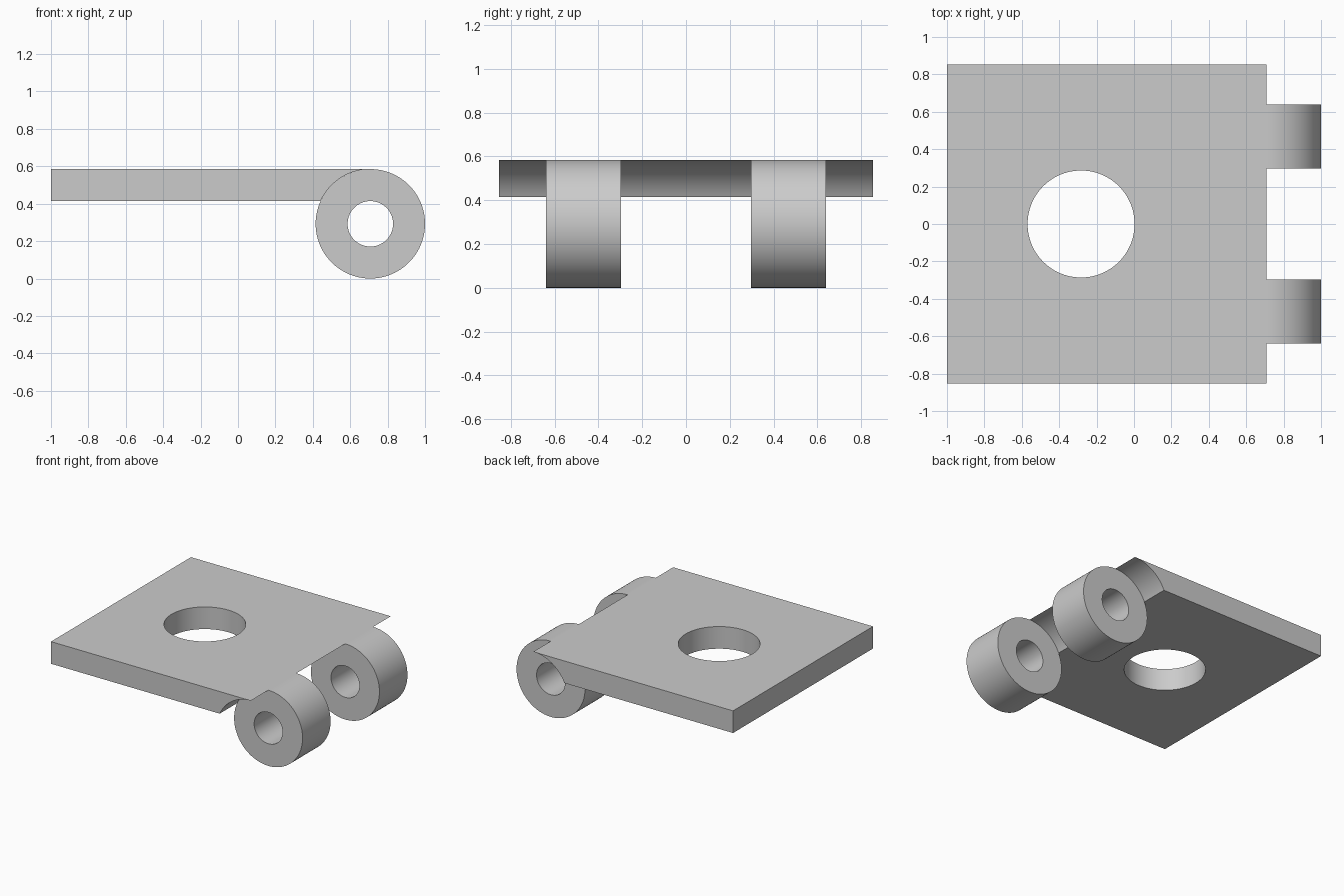
import bpy
import bmesh
from math import sin, cos, asin, pi, radians
from mathutils import Vector

old = bpy.data.objects.get("Cube")
if old:
    bpy.data.objects.remove(old, do_unlink=True)

# Shared dimensions
HALF = 0.854                  # half width of the square plate
THICK = 0.171                 # plate and knuckle wall thickness
R = 0.2925                    # knuckle outer radius
PIN_X = 1 - R                 # hinge axis position
TOP = 2 * R
SEGMENTS = 96

grey = bpy.data.materials.new("grey metal")
grey.use_nodes = True
colour = (0.6, 0.6, 0.6, 1)
grey.diffuse_color = colour
grey.node_tree.nodes["Principled BSDF"].inputs["Base Color"].default_value = colour


def make_object(name, bm):
    bmesh.ops.recalc_face_normals(bm, faces=bm.faces)
    mesh = bpy.data.meshes.new(name)
    bm.to_mesh(mesh)
    bm.free()
    mesh.materials.append(grey)
    obj = bpy.data.objects.new(name, mesh)
    bpy.context.collection.objects.link(obj)
    return obj


def activate(obj):
    bpy.ops.object.select_all(action="DESELECT")
    obj.select_set(True)
    bpy.context.view_layer.objects.active = obj


def smooth(obj):
    activate(obj)
    bpy.ops.object.shade_smooth_by_angle(angle=radians(30))


# Plate: side profile with a concave end that clears the knuckles
sweep = pi / 2 - asin((R - THICK) / R)
steps = 18
profile = [(-1, TOP - THICK), (-1, TOP)]
for i in range(steps + 1):
    a = sweep * i / steps
    profile.append((PIN_X - R * sin(a), R + R * cos(a)))
bm = bmesh.new()
side = bm.faces.new([bm.verts.new((x, -HALF, z)) for x, z in profile])
extruded = bmesh.ops.extrude_face_region(bm, geom=[side])["geom"]
bmesh.ops.translate(bm, vec=(0, 2 * HALF, 0),
                    verts=[v for v in extruded if isinstance(v, bmesh.types.BMVert)])
plate = make_object("plate", bm)

# Round hole through the plate
bm = bmesh.new()
bmesh.ops.create_cone(bm, cap_ends=True, segments=SEGMENTS,
                      radius1=0.286, radius2=0.286, depth=1)
cutter = make_object("hole_cutter", bm)
cutter.location = (-0.283, 0, TOP)
cutter.hide_render = True
cut = plate.modifiers.new("hole", "BOOLEAN")
cut.operation = "DIFFERENCE"
cut.solver = "EXACT"
cut.object = cutter
activate(plate)
bpy.ops.object.modifier_apply(modifier=cut.name)
bpy.data.objects.remove(cutter, do_unlink=True)
smooth(plate)

# Hinge knuckles: rectangular section spun around the pin axis
for name, y0, y1 in (("front_knuckle", -0.64, -0.298), ("back_knuckle", 0.298, 0.64)):
    bm = bmesh.new()
    section = [(R - THICK, y0), (R, y0), (R, y1), (R - THICK, y1)]
    verts = [bm.verts.new((PIN_X, y, R + r)) for r, y in section]
    edges = [bm.edges.new((verts[i], verts[(i + 1) % 4])) for i in range(4)]
    bmesh.ops.spin(bm, geom=verts + edges, cent=Vector((PIN_X, 0, R)),
                   axis=Vector((0, 1, 0)), angle=2 * pi, steps=SEGMENTS)
    bmesh.ops.remove_doubles(bm, verts=bm.verts, dist=0.0001)
    smooth(make_object(name, bm))
